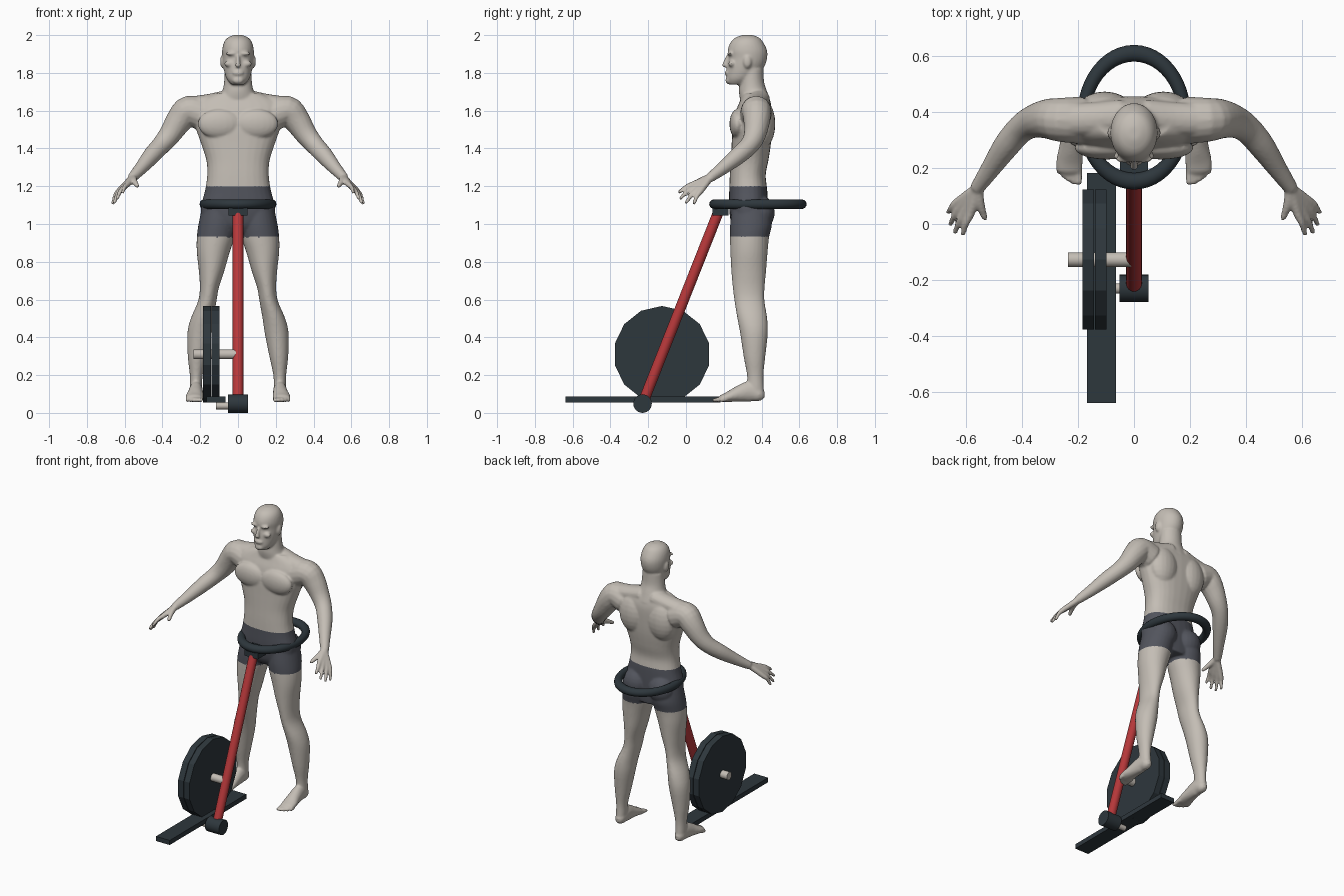
import bpy
import bmesh
import math
from mathutils import Vector, Matrix

cube = bpy.data.objects.get("Cube")
if cube:
    bpy.data.objects.remove(cube, do_unlink=True)


def material(name, r, g, b):
    mat = bpy.data.materials.new(name)
    mat.use_nodes = True
    mat.diffuse_color = (r, g, b, 1)
    shader = mat.node_tree.nodes["Principled BSDF"]
    shader.inputs["Base Color"].default_value = (r, g, b, 1)
    shader.inputs["Roughness"].default_value = 0.6
    return mat


SKIN = material("pale_skin", 0.55, 0.51, 0.46)
SHORTS = material("grey_shorts", 0.085, 0.09, 0.11)
DARK = material("dark_slate", 0.027, 0.038, 0.046)
RED = material("red_paint", 0.48, 0.04, 0.043)


# ---------- helpers for the machine ----------
def finish(name, mat, smooth=True):
    obj = bpy.context.object
    obj.name = name
    obj.data.materials.append(mat)
    if smooth:
        bpy.ops.object.shade_smooth_by_angle(angle=math.radians(35))
    return obj


def rod(name, mat, start, end, radius, sides=24, smooth=True):
    start, end = Vector(start), Vector(end)
    axis = end - start
    bpy.ops.mesh.primitive_cylinder_add(
        vertices=sides, radius=radius, depth=axis.length,
        location=(start + end) / 2,
        rotation=axis.to_track_quat("Z", "Y").to_euler())
    return finish(name, mat, smooth)


def box(name, mat, low, high):
    low, high = Vector(low), Vector(high)
    bpy.ops.mesh.primitive_cube_add(size=1, location=(low + high) / 2)
    bpy.context.object.scale = high - low
    return finish(name, mat, False)


# ---------- machine ----------
WHEEL_Y, WHEEL_Z = -0.127, 0.31
HUB_Y, HUB_Z = -0.23, 0.049

bpy.ops.mesh.primitive_torus_add(
    major_segments=48, minor_segments=14, major_radius=0.2, minor_radius=0.026,
    location=(0, 0.381, 1.105))
bpy.context.object.scale = (0.9, 1.142, 1)
finish("waist_ring", DARK)
box("ring_bracket", DARK, (-0.05, 0.14, 1.045), (0.05, 0.225, 1.1))
rod("red_bar", RED, (0, HUB_Y, HUB_Z), (0, 0.172, 1.065), 0.028)
rod("pivot_hub", DARK, (-0.052, HUB_Y, HUB_Z), (0.052, HUB_Y, HUB_Z), 0.049)
rod("pivot_pin", SKIN, (-0.117, HUB_Y, 0.037), (-0.05, HUB_Y, 0.037), 0.018)
rod("wheel_axle", SKIN, (-0.235, WHEEL_Y, WHEEL_Z), (0, WHEEL_Y, WHEEL_Z), 0.026)
for side, x in (("outer", -0.184), ("inner", -0.139)):
    rod(side + "_wheel", DARK, (x, WHEEL_Y, WHEEL_Z),
        (x + 0.041, WHEEL_Y, WHEEL_Z), 0.256, 14, False)
box("floor_rail", DARK, (-0.168, -0.638, 0.055), (-0.065, 0.182, 0.086))


# ---------- helpers for the figure ----------
def spline(rows, steps=4):
    """Catmull-Rom interpolation of rows of numbers."""
    ends = [rows[0]] + list(rows) + [rows[-1]]
    result = []
    for a, b, c, d in zip(ends, ends[1:], ends[2:], ends[3:]):
        for i in range(steps):
            t = i / steps
            result.append([q + 0.5 * t * (r - p + t * (2 * p - 5 * q + 4 * r - s
                           + t * (3 * (q - r) + s - p)))
                           for p, q, r, s in zip(a, b, c, d)])
    return result + [list(rows[-1])]


def loft(bm, rings):
    loops = [[bm.verts.new(p) for p in ring] for ring in rings]
    for low, high in zip(loops, loops[1:]):
        for i in range(len(low)):
            j = (i + 1) % len(low)
            bm.faces.new((low[i], low[j], high[j], high[i]))
    bm.faces.new(loops[0][::-1])
    bm.faces.new(loops[-1])


def circle(power=1.0, count=28):
    for i in range(count):
        a = math.tau * i / count
        yield [math.copysign(abs(v) ** power, v) for v in (math.cos(a), math.sin(a))]


def slices(bm, rows, power=1.0):
    """Level sections: centre x, half width, front y, back y, height."""
    loft(bm, [[(x + w * c, (f + b) / 2 + (b - f) / 2 * s, z)
               for c, s in circle(power)] for x, w, f, b, z in spline(rows)])


def tube(bm, rows):
    """Limb along a path: x, y, z, half width, half thickness."""
    rows = spline(rows)
    path = [Vector(r[:3]) for r in rows]
    rings = []
    for i, row in enumerate(rows):
        along = (path[min(i + 1, len(path) - 1)] - path[max(i - 1, 0)]).normalized()
        across = along.cross(Vector((0, 0, 1))).normalized()
        up = across.cross(along)
        ring = [path[i] + across * row[3] * c + up * row[4] * s for c, s in circle(count=16)]
        tip = [path[i] + (p - path[i]) * 0.6 for p in ring]
        if i == 0:
            rings.append([p - along * row[4] * 0.6 for p in tip])
        rings.append(ring)
        if i == len(rows) - 1:
            rings.append([p + along * row[4] * 0.6 for p in tip])
    loft(bm, rings)


def blob(bm, centre, radii):
    place = Matrix.Translation(centre) @ Matrix.Diagonal((*radii, 1))
    bmesh.ops.create_uvsphere(bm, u_segments=20, v_segments=12, radius=1, matrix=place)


# ---------- figure: left half and centre, mirrored later ----------
bm = bmesh.new()

# torso and neck
slices(bm, [
    (0, 0.1, 0.27, 0.43, 0.95), (0, 0.18, 0.24, 0.435, 1.0), (0, 0.195, 0.228, 0.435, 1.09),
    (0, 0.174, 0.229, 0.43, 1.18), (0, 0.163, 0.232, 0.422, 1.26),
    (0, 0.168, 0.237, 0.437, 1.34), (0, 0.197, 0.242, 0.45, 1.43),
    (0, 0.228, 0.248, 0.455, 1.52), (0, 0.245, 0.265, 0.455, 1.6),
    (0, 0.215, 0.285, 0.445, 1.65), (0, 0.13, 0.3, 0.43, 1.69)], 0.85)
slices(bm, [(0, 0.12, 0.29, 0.45, 1.64), (0, 0.085, 0.28, 0.43, 1.7),
            (0, 0.074, 0.285, 0.414, 1.75), (0, 0.07, 0.29, 0.41, 1.82)])
tube(bm, [(0.04, 0.385, 1.665, 0.06, 0.05), (0.14, 0.375, 1.645, 0.06, 0.046),
          (0.25, 0.37, 1.625, 0.06, 0.05)])

# chest, shoulder blade and buttock
blob(bm, (0.098, 0.272, 1.53), (0.115, 0.042, 0.078))
blob(bm, (0.105, 0.405, 1.53), (0.1, 0.068, 0.13))
blob(bm, (0.095, 0.395, 1.06), (0.088, 0.075, 0.09))

# head
slices(bm, [
    (0, 0.035, 0.225, 0.31, 1.738), (0, 0.058, 0.214, 0.355, 1.765),
    (0, 0.071, 0.215, 0.39, 1.8), (0, 0.079, 0.218, 0.418, 1.84),
    (0, 0.083, 0.225, 0.43, 1.88), (0, 0.084, 0.221, 0.429, 1.92),
    (0, 0.075, 0.235, 0.41, 1.96), (0, 0.055, 0.26, 0.388, 1.986),
    (0, 0.022, 0.3, 0.35, 2.001)])
tube(bm, [(0, 0.222, 1.888, 0.009, 0.01), (0, 0.208, 1.856, 0.011, 0.012),
          (0, 0.203, 1.838, 0.017, 0.012)])
blob(bm, (0.034, 0.232, 1.902), (0.034, 0.014, 0.01))
blob(bm, (0.045, 0.242, 1.848), (0.028, 0.018, 0.018))
blob(bm, (0, 0.216, 1.799), (0.028, 0.011, 0.013))
blob(bm, (0, 0.224, 1.76), (0.03, 0.016, 0.018))
blob(bm, (0.083, 0.325, 1.86), (0.012, 0.022, 0.034))

# leg
slices(bm, [
    (0.1, 0.09, 0.245, 0.445, 1.09), (0.109, 0.1, 0.234, 0.455, 1.0),
    (0.118, 0.1, 0.233, 0.44, 0.93), (0.131, 0.087, 0.235, 0.432, 0.85),
    (0.14, 0.067, 0.24, 0.424, 0.75), (0.152, 0.05, 0.248, 0.416, 0.66),
    (0.163, 0.049, 0.257, 0.416, 0.59), (0.19, 0.06, 0.272, 0.43, 0.5),
    (0.205, 0.063, 0.287, 0.433, 0.42), (0.216, 0.05, 0.305, 0.42, 0.3),
    (0.221, 0.034, 0.323, 0.41, 0.2), (0.222, 0.032, 0.325, 0.412, 0.13),
    (0.222, 0.028, 0.33, 0.418, 0.08)])

# foot and toes
tube(bm, [(0.222, 0.39, 0.095, 0.032, 0.037), (0.222, 0.34, 0.113, 0.036, 0.055),
          (0.225, 0.28, 0.101, 0.041, 0.043), (0.23, 0.225, 0.085, 0.048, 0.028),
          (0.231, 0.19, 0.077, 0.046, 0.02)])
for i in range(5):
    width = 0.0135 if i == 0 else 0.0095
    x, y = 0.198 + 0.0175 * i, 0.146 + 0.0025 * i * i
    tube(bm, [(x, 0.21, 0.076, width, 0.016), (x, y, 0.067, width, 0.011)])

# arm
tube(bm, [(x, y, z, r, r) for x, y, z, r in (
    (0.19, 0.37, 1.58, 0.085), (0.262, 0.372, 1.6, 0.079), (0.31, 0.375, 1.55, 0.071),
    (0.36, 0.365, 1.475, 0.059), (0.405, 0.338, 1.42, 0.051),
    (0.455, 0.28, 1.365, 0.047), (0.51, 0.2, 1.3, 0.036), (0.56, 0.128, 1.245, 0.026))])

# hand: four fingers fanned between index and little finger, plus thumb
WRIST = Vector((0.557, 0.13, 1.247))
KNUCKLES = Vector((0.583, 0.04, 1.212)), Vector((0.632, 0.076, 1.172))
TIPS = [(0.61, -0.037, 1.167), (0.639, -0.03, 1.135),
        (0.655, 0, 1.112), (0.662, 0.042, 1.108)]
for i, tip in enumerate(TIPS):
    knuckle = KNUCKLES[0].lerp(KNUCKLES[1], i / 3)
    middle = knuckle.lerp(Vector(tip), 0.5) + Vector((0.004, -0.002, 0.006))
    tube(bm, [(*WRIST, 0.019, 0.019), (*knuckle, 0.016, 0.016),
              (*middle, 0.012, 0.012), (*tip, 0.0095, 0.0095)])
tube(bm, [(*WRIST, 0.02, 0.02), (0.55, 0.075, 1.228, 0.017, 0.017),
          (0.532, 0.02, 1.2, 0.011, 0.011)])

bmesh.ops.recalc_face_normals(bm, faces=bm.faces)
mesh = bpy.data.meshes.new("figure_parts")
bm.to_mesh(mesh)
bm.free()
figure = bpy.data.objects.new("human_figure", mesh)
bpy.context.collection.objects.link(figure)

# mirror, fuse and soften
figure.modifiers.new("mirror", "MIRROR").use_mirror_merge = False
fuse = figure.modifiers.new("fuse", "REMESH")
fuse.mode = "VOXEL"
fuse.voxel_size = 0.0065
soften = figure.modifiers.new("soften", "SMOOTH")
soften.factor = 0.5
soften.iterations = 6
graph = bpy.context.evaluated_depsgraph_get()
body = bpy.data.meshes.new_from_object(figure.evaluated_get(graph))
figure.modifiers.clear()
figure.data = body
body.name = "human_figure"

# shorts are the band around hips and upper thighs
body.materials.clear()
body.materials.append(SKIN)
body.materials.append(SHORTS)
for face in body.polygons:
    face.use_smooth = True
    centre = face.center
    face.material_index = int(0.93 < centre.z < 1.2 and abs(centre.x) < 0.3)
